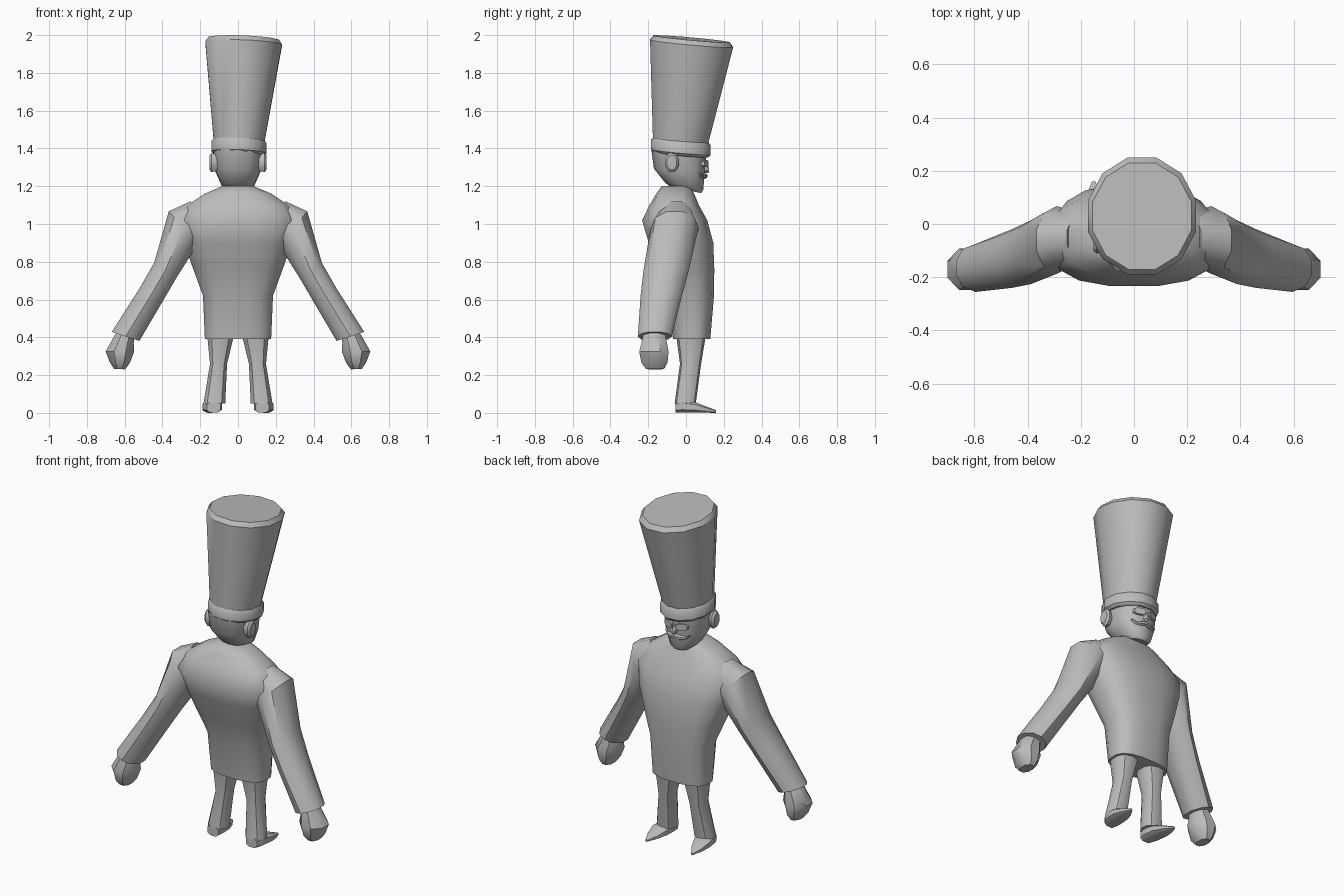
import bpy, bmesh, math
from mathutils import Vector

if "Cube" in bpy.data.objects:
    bpy.data.objects.remove(bpy.data.objects["Cube"])

clay = bpy.data.materials.new("plain grey")
clay.use_nodes = True
GREY = (0.5, 0.5, 0.5, 1)
clay.diffuse_color = GREY
clay.node_tree.nodes["Principled BSDF"].inputs["Base Color"].default_value = GREY


def finish(name, bm, angle=40):
    """Turn a bmesh into a smooth-by-angle object."""
    bmesh.ops.recalc_face_normals(bm, faces=bm.faces)
    mesh = bpy.data.meshes.new(name)
    bm.to_mesh(mesh)
    bm.free()
    mesh.materials.append(clay)
    ob = bpy.data.objects.new(name, mesh)
    bpy.context.collection.objects.link(ob)
    bpy.ops.object.select_all(action='DESELECT')
    ob.select_set(True)
    bpy.context.view_layer.objects.active = ob
    bpy.ops.object.shade_smooth_by_angle(angle=math.radians(angle))
    return ob


def loft(name, rings, sides=12, power=1.0, angle=40):
    """Skin rings given as (centre, u axis, v axis); power < 1 is boxier."""
    def bend(t):
        return math.copysign(abs(t) ** power, t)
    bm = bmesh.new()
    loops = []
    for c, u, v in rings:
        loop = []
        for i in range(sides):
            a = math.tau * (i + 0.5) / sides
            loop.append(bm.verts.new(Vector(c) + Vector(u) * bend(math.cos(a))
                                     + Vector(v) * bend(math.sin(a))))
        loops.append(loop)
    for a, b in zip(loops, loops[1:]):
        for i in range(sides):
            j = (i + 1) % sides
            bm.faces.new((a[i], a[j], b[j], b[i]))
    bm.faces.new(loops[0])
    bm.faces.new(loops[-1])
    return finish(name, bm, angle)


def level(z, half, back, front, x=0, dy=0.0, dx=0.0):
    """Nearly horizontal ring with slopes dy and dx."""
    ry = (front - back) / 2
    return ((x, (front + back) / 2, z), (half, 0, half * dx), (0, ry, ry * dy))


def slanted(x, y, z, half, depth, lean):
    """Ring across a limb, leaning in the xz plane."""
    return ((x, y, z), (half * math.cos(lean), 0, half * math.sin(lean)), (0, depth, 0))


def mirrored(ob, name):
    twin = ob.copy()
    twin.data = ob.data.copy()
    twin.data.transform(((-1, 0, 0, 0), (0, 1, 0, 0), (0, 0, 1, 0), (0, 0, 0, 1)))
    twin.data.flip_normals()
    twin.name = name
    bpy.context.collection.objects.link(twin)


def pair(name, rings, **kw):
    mirrored(loft("left_" + name, rings, **kw), "right_" + name)


# Jacket
loft("jacket", [
    level(0.39, 0.178, -0.07, 0.13), level(0.62, 0.188, -0.10, 0.15),
    level(0.76, 0.24, -0.15, 0.152), level(0.90, 0.29, -0.20, 0.147),
    level(1.02, 0.32, -0.235, 0.115), level(1.10, 0.27, -0.195, 0.07),
    level(1.16, 0.18, -0.16, 0.045), level(1.20, 0.085, -0.13, 0.025)],
    sides=16, power=0.75, angle=50)

# Sleeves
pair("sleeve", [
    slanted(0.20, -0.05, 1.04, 0.10, 0.09, 1.0),
    slanted(0.29, -0.06, 0.98, 0.122, 0.127, 0.85),
    slanted(0.385, -0.105, 0.755, 0.075, 0.12, 0.6),
    slanted(0.46, -0.13, 0.625, 0.074, 0.11, 0.5),
    slanted(0.595, -0.165, 0.405, 0.081, 0.09, 0.32)], sides=10)

# Fists
pair("hand", [
    slanted(0.59, -0.168, 0.43, 0.05, 0.06, 0.32),
    slanted(0.605, -0.168, 0.385, 0.06, 0.068, 0.32),
    slanted(0.625, -0.17, 0.325, 0.082, 0.084, 0.0),
    slanted(0.625, -0.167, 0.265, 0.057, 0.075, 0.0),
    slanted(0.627, -0.163, 0.232, 0.032, 0.05, 0.05)], sides=8)

# Trouser legs
pair("leg", [
    level(0.05, 0.06, -0.06, 0.052, 0.125), level(0.26, 0.047, -0.032, 0.08, 0.103),
    level(0.41, 0.074, -0.052, 0.105, 0.092)], sides=10, power=0.85)

# Pointed shoes, lofted from heel to toe
pair("shoe", [
    ((0.128 + 0.006 * i, y, h / 2), (w, 0, 0), (0, 0, h / 2))
    for i, (y, w, h) in enumerate([(-0.055, 0.038, 0.06), (-0.02, 0.052, 0.07),
                                   (0.05, 0.052, 0.058), (0.11, 0.034, 0.034),
                                   (0.16, 0.006, 0.014)])], sides=8, power=0.7)

# Head
loft("head", [
    level(1.18, 0.06, -0.08, 0.08, dy=-0.2), level(1.20, 0.085, -0.11, 0.092, dy=-0.18),
    level(1.28, 0.122, -0.17, 0.098, dy=-0.1), level(1.39, 0.13, -0.185, 0.11, dy=-0.1)],
    sides=14, power=0.85)

# Ears
pair("ear", [
    ((x, -0.075, 1.325), (0, r * 0.7, 0), (0, 0, r))
    for x, r in ((0.10, 0.045), (0.14, 0.055), (0.152, 0.04))], sides=8)

# Hat band and tall flared crown, both tilted
TILT = dict(dy=-0.09, dx=-0.04)
loft("hat_band", [
    level(z, 0.15 - g, -0.19 + g, 0.135 - g, 0.005, **TILT)
    for z, g in ((1.365, 0.015), (1.38, 0), (1.43, 0), (1.45, 0.015))])
loft("hat_crown", [
    level(1.43, 0.138, -0.18, 0.12, 0.005, **TILT),
    level(1.955, 0.21, -0.198, 0.257, 0.03, **TILT),
    level(1.98, 0.192, -0.178, 0.237, 0.03, **TILT)])

# Nose
loft("nose", [
    ((0, y, z), (w, 0, 0), (0, 0, h))
    for y, z, w, h in ((0.08, 1.305, 0.016, 0.035), (0.11, 1.295, 0.015, 0.026),
                       (0.122, 1.285, 0.008, 0.012))], sides=6)

# Moustache halves with upturned tips
pair("moustache", [
    ((x, y, z), (0, 0.014, 0), (0, 0, h))
    for x, y, z, h in ((0, 0.102, 1.257, 0.011), (0.03, 0.098, 1.252, 0.014),
                       (0.06, 0.082, 1.252, 0.009), (0.08, 0.07, 1.268, 0.003))], sides=6)

# Spectacle lenses
pair("lens", [
    ((0.045, y, 1.32), (0.032, -0.012, 0), (0, 0, 0.02))
    for y in (0.085, 0.108)], sides=8, power=0.7)
